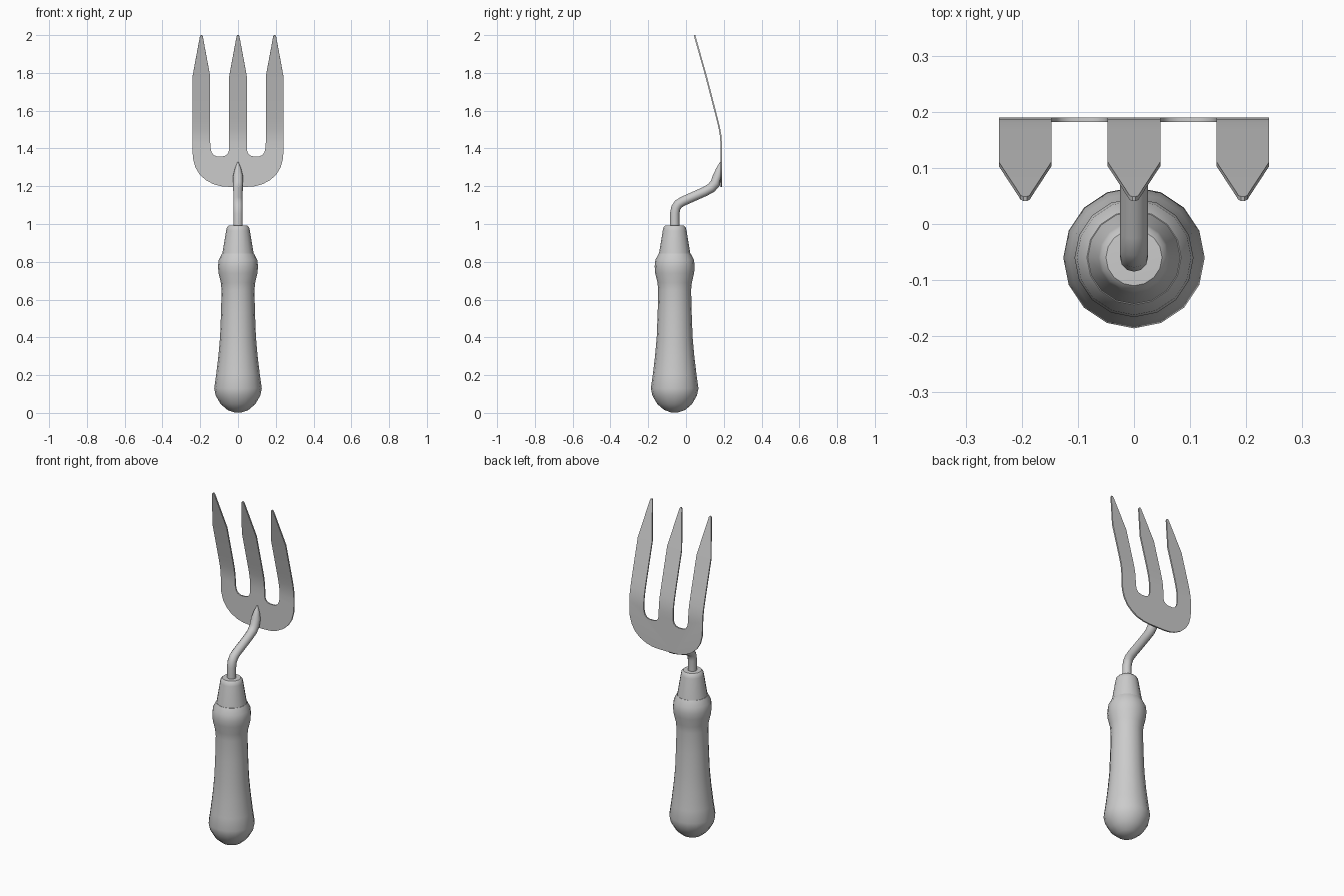
import bpy, bmesh, math
from mathutils import Vector

if "Cube" in bpy.data.objects:
    bpy.data.objects.remove(bpy.data.objects["Cube"])

HY = -0.06  # y of the handle axis


def finish(bm, name, angle=40):
    bmesh.ops.remove_doubles(bm, verts=bm.verts, dist=0.0005)
    bmesh.ops.recalc_face_normals(bm, faces=bm.faces)
    mesh = bpy.data.meshes.new(name)
    bm.to_mesh(mesh)
    bm.free()
    ob = bpy.data.objects.new(name, mesh)
    bpy.context.collection.objects.link(ob)
    bpy.ops.object.select_all(action='DESELECT')
    ob.select_set(True)
    bpy.context.view_layer.objects.active = ob
    bpy.ops.object.shade_smooth_by_angle(angle=math.radians(angle))
    return ob


def skin(bm, rings):
    rows = [[bm.verts.new(p) for p in ring] for ring in rings]
    n = len(rows[0])
    for a, b in zip(rows, rows[1:]):
        for i in range(n):
            j = (i + 1) % n
            bm.faces.new((a[i], a[j], b[j], b[i]))
    bm.faces.new(rows[0][::-1])
    bm.faces.new(rows[-1])


def lathe(name, profile, sides=16):
    bm = bmesh.new()
    steps = [2 * math.pi * i / sides for i in range(sides)]
    skin(bm, [[(r * math.cos(a), HY + r * math.sin(a), z) for a in steps] for r, z in profile])
    return finish(bm, name)


# Turned handle
lathe("handle", [(0.02, 0.003), (0.055, 0.015), (0.092, 0.047), (0.118, 0.092), (0.126, 0.13),
                 (0.116, 0.2), (0.104, 0.3), (0.095, 0.4), (0.09, 0.53), (0.087, 0.65),
                 (0.091, 0.69), (0.103, 0.74), (0.106, 0.775), (0.102, 0.81), (0.084, 0.845)])

# Ferrule
lathe("ferrule", [(0.083, 0.842), (0.063, 0.965), (0.059, 0.982), (0.05, 0.991), (0.026, 0.992)])

# Cranked shaft: (y, z, radius), flattened where it meets the plate
path = [(-0.06, 0.97, 0.025), (-0.06, 1.055, 0.025), (-0.054, 1.085, 0.025), (-0.04, 1.106, 0.025),
        (-0.015, 1.121, 0.025), (0.1, 1.172, 0.025), (0.135, 1.192, 0.026), (0.156, 1.217, 0.027),
        (0.169, 1.255, 0.026), (0.177, 1.295, 0.016), (0.182, 1.327, 0.003)]
rings = []
for k, (y, z, r) in enumerate(path):
    p, q = path[max(k - 1, 0)], path[min(k + 1, len(path) - 1)]
    d = Vector((0, q[0] - p[0], q[1] - p[1])).normalized()
    side = Vector((1, 0, 0))
    up = d.cross(side)
    ring = []
    for i in range(12):
        a = 2 * math.pi * i / 12
        v = Vector((0, y, z)) + r * (math.cos(a) * side + math.sin(a) * up)
        v.y = min(v.y, 0.184)
        ring.append(v)
    rings.append(ring)
bm = bmesh.new()
skin(bm, rings)
finish(bm, "shaft", 60)

# Fork plate: rounded base with three pointed tines
half = [(0.05, 1.197), (0.09, 1.2), (0.13, 1.211), (0.17, 1.232), (0.203, 1.262), (0.226, 1.3),
        (0.238, 1.345), (0.241, 1.39), (0.241, 1.43), (0.147, 1.43), (0.146, 1.405), (0.14, 1.38),
        (0.129, 1.365), (0.112, 1.358), (0.082, 1.358), (0.064, 1.363), (0.052, 1.376),
        (0.047, 1.395), (0.047, 1.43)]
outline = half + [(-x, z) for x, z in reversed(half)]
# tine rows: (half width, z, y)
rows = [(0.047, 1.43, 0.186), (0.047, 1.47, 0.183), (0.047, 1.51, 0.176), (0.047, 1.56, 0.164),
        (0.047, 1.78, 0.107), (0.011, 1.975, 0.052), (0.008, 1.992, 0.047), (0.003, 2.0, 0.045)]
bm = bmesh.new()
bm.faces.new([bm.verts.new((x, 0.186, z)) for x, z in outline])
for cx in (-0.194, 0, 0.194):
    pairs = [[bm.verts.new((cx + s * w, y, z)) for s in (-1, 1)] for w, z, y in rows]
    for (a, b), (c, d) in zip(pairs, pairs[1:]):
        bm.faces.new((a, b, d, c))
fork = finish(bm, "fork_plate", 35)
mod = fork.modifiers.new("thickness", 'SOLIDIFY')
mod.thickness = 0.008
mod.offset = 0
bpy.ops.object.modifier_apply(modifier=mod.name)
bpy.ops.object.shade_smooth_by_angle(angle=math.radians(35))
